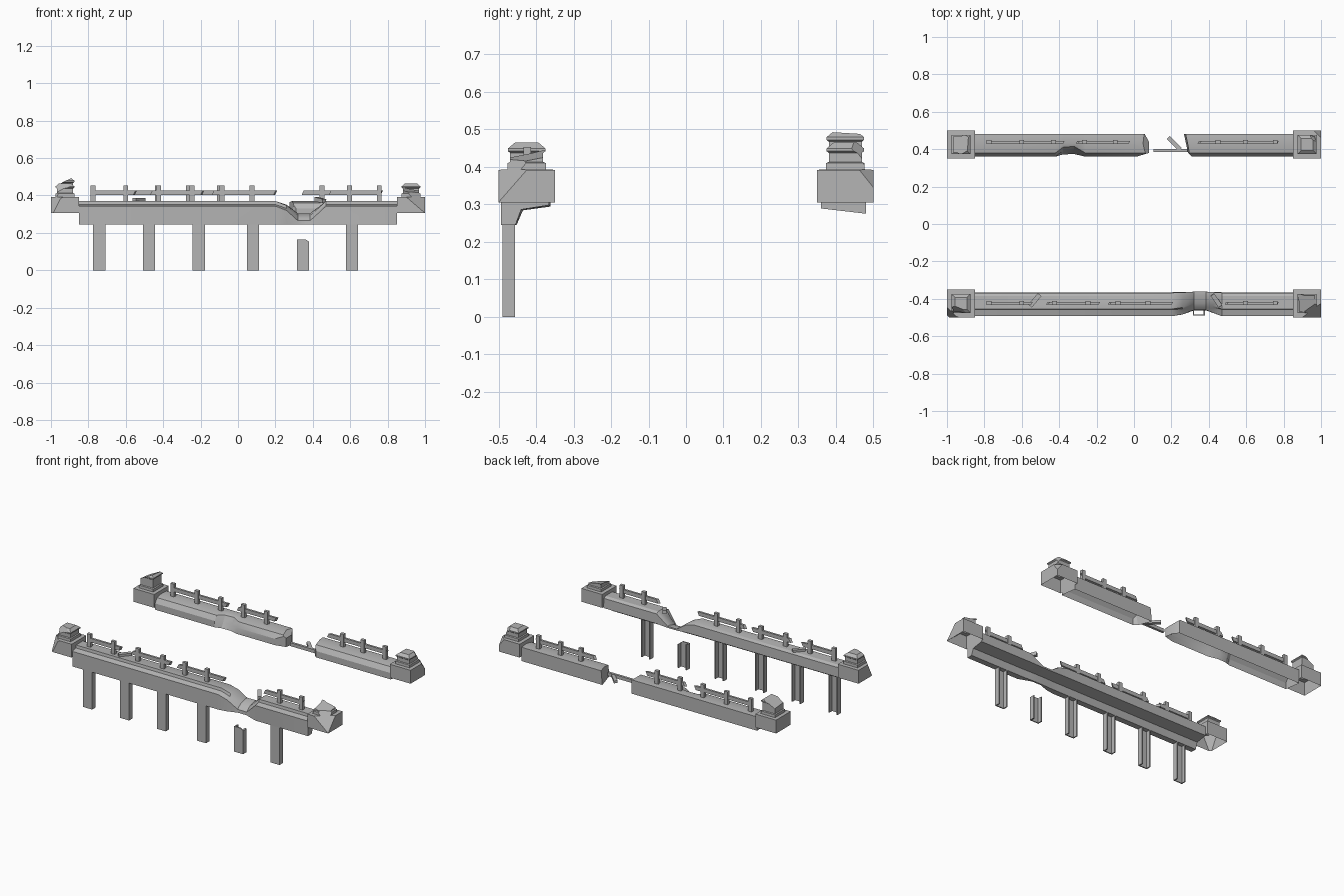
import bpy, bmesh, math
from mathutils import Matrix

if "Cube" in bpy.data.objects:
    bpy.data.objects.remove(bpy.data.objects["Cube"])

stone = bpy.data.materials.new("grey stone")
stone.use_nodes = True
GREY = (0.46, 0.46, 0.46, 1)
stone.diffuse_color = GREY
stone.node_tree.nodes["Principled BSDF"].inputs["Base Color"].default_value = GREY


def finish(name, bm, smooth=False, open_base=False):
    bmesh.ops.recalc_face_normals(bm, faces=bm.faces)
    if open_base:
        bm.normal_update()
        base = [f for f in bm.faces if f.normal.z < -.9]
        bmesh.ops.delete(bm, geom=base, context='FACES')
    mesh = bpy.data.meshes.new(name)
    bm.to_mesh(mesh)
    bm.free()
    mesh.materials.append(stone)
    obj = bpy.data.objects.new(name, mesh)
    bpy.context.collection.objects.link(obj)
    if smooth:
        bpy.ops.object.select_all(action='DESELECT')
        obj.select_set(True)
        bpy.context.view_layer.objects.active = obj
        bpy.ops.object.shade_smooth_by_angle(angle=math.radians(30))


def loft(name, rings, cuts=(), smooth=False, open_base=False):
    """Skin a list of matching rings, then slice off broken pieces."""
    bm = bmesh.new()
    loops = [[bm.verts.new(p) for p in ring] for ring in rings]
    n = len(loops[0])
    for a, b in zip(loops, loops[1:]):
        for i in range(n):
            j = (i + 1) % n
            bm.faces.new((a[i], a[j], b[j], b[i]))
    bm.faces.new(loops[0][::-1])
    bm.faces.new(loops[-1])
    for point, normal in cuts:
        geom = bm.verts[:] + bm.edges[:] + bm.faces[:]
        bmesh.ops.bisect_plane(bm, geom=geom, plane_co=point, plane_no=normal, clear_outer=True)
        open_edges = [e for e in bm.edges if e.is_boundary]
        bmesh.ops.holes_fill(bm, edges=open_edges, sides=0)
    finish(name, bm, smooth, open_base)


def box(name, centre, size, turn=0, tilt=0):
    bm = bmesh.new()
    m = Matrix.Translation(centre) @ Matrix.Rotation(turn, 4, 'Z') @ Matrix.Rotation(tilt, 4, 'Y')
    bmesh.ops.create_cube(bm, size=1, matrix=m @ Matrix.Diagonal((*size, 1)))
    finish(name, bm)


# Front wall: deep fascia with a slab behind it, pinched where it is broken
FRONT = [(-.493, .245), (-.493, .343), (-.458, .352), (-.455, .37), (-.385, .37), (-.368, .36),
         (-.365, .298), (-.44, .286), (-.455, .245)]
PINCH = [(-.462, .245), (-.46, .265), (-.445, .28), (-.425, .292), (-.38, .304), (-.362, .304),
         (-.362, .294), (-.435, .284), (-.452, .245)]


def front_ring(x, t):
    return [(x, a[0] + (b[0] - a[0]) * t, a[1] + (b[1] - a[1]) * t) for a, b in zip(FRONT, PINCH)]


loft("front_wall", [front_ring(x, t) for x, t in
                    ((-.85, 0), (.2, 0), (.26, .3), (.32, 1), (.385, 1), (.42, .6), (.47, 0), (.85, 0))],
     smooth=True)


# Back wall: two hollow lengths with ragged ends and a chipped inner edge
def back_ring(x, chip=0):
    return [(x, .36 + chip * .4, .289), (x, .36 + chip, .33 - chip * .3), (x, .38 + chip, .36),
            (x, .43, .37), (x, .48, .365), (x, .48, .275)]


loft("back_wall_long", [back_ring(x, c) for x, c in
                        ((-.85, 0), (-.42, 0), (-.38, .03), (-.32, .035), (-.26, 0), (.08, 0))],
     cuts=[((.03, .365, .33), (.3, -1, 0)), ((.08, .44, .33), (1, .55, 0)),
           ((.06, .42, .36), (1, 0, 1.2))], smooth=True, open_base=True)
loft("back_wall_short", [back_ring(.265), back_ring(.85)],
     cuts=[((.285, .42, .33), (-1, -.2, .1)), ((.30, .37, .33), (-1, -1, 0))],
     smooth=True, open_base=True)

# Corner pedestals: hollow square plinth, neck and cap, each broken differently
PROFILE = [(.075, .305), (.075, .392), (.052, .393), (.051, .41), (.044, .413),
           (.044, .437), (.05, .442), (.05, .449), (.031, .465)]


def pedestal(name, x, y, cuts, cap_rise=0):
    rings = []
    for i, (h, z) in enumerate(PROFILE):
        top = z + (cap_rise if i > 4 else 0)
        rings.append([(x + sx * h, y + sy * h, top) for sx, sy in ((-1, -1), (1, -1), (1, 1), (-1, 1))])
    loft(name, rings, [((x + p[0], y + p[1], p[2]), n) for p, n in cuts], open_base=True)


pedestal("back_right_pedestal", -.925, .425, [((-.05, 0, .447), (-.5, .1, 1))], .03)
pedestal("back_left_pedestal", .925, .425, [((.07, .06, .37), (1, 1, .8))])
pedestal("front_right_pedestal", -.925, -.425, [((-.052, -.052, .375), (-1, -1, .5)),
                                               ((0, -.045, .44), (-.4, -1, .7))])
pedestal("front_left_pedestal", .925, -.425, [((0, 0, .425), (.2, -.2, 1)),
                                             ((.045, -.05, .36), (.6, -.8, .7))])


# Railings: upright posts and broken lengths of rail
def railing(side, y, posts, rails):
    for x in posts:
        box(side + "_rail_post", (x, y, .41), (.026, .02, .085))
    for a, b in rails:
        rings = [[(a + k, y + dy, z) for dy, z, k in
                  ((-.007, .402, 0), (.007, .402, .008), (.007, .427, .02), (-.007, .427, .012))],
                 [(b - k, y + dy, z) for dy, z, k in
                  ((-.007, .402, .02), (.007, .402, .012), (.007, .427, 0), (-.007, .427, .008))]]
        loft(side + "_rail", rings)


railing("front", -.423, (-.775, -.6, -.425, -.245, -.085, .075, .597, .755),
        ((-.79, -.54), (-.47, -.18), (-.14, .21), (.485, .775)))
railing("back", .438, (-.775, -.6, -.43, -.265, -.1, .45, .597, .755),
        ((-.79, -.37), (-.31, -.02), (.34, .775)))

# Fallen rail pieces
box("fallen_front_rail", (-.53, -.408, .378), (.08, .025, .015), turn=math.radians(50))
box("fallen_front_post", (.44, -.408, .375), (.075, .024, .022), turn=math.radians(-55), tilt=.15)
box("gap_beam", (.195, .392, .31), (.18, .016, .022))
box("fallen_back_rail", (.215, .43, .31), (.09, .022, .016), turn=math.radians(-45))


# Channel shaped support legs, open toward the back
def leg(x, top):
    w, t, f, b = .0325, .007, -.49, -.456
    outline = [(-w, f), (w, f), (w, b), (w - t, b), (w - t, f + t), (t - w, f + t), (t - w, b), (-w, b)]
    cuts = [((x + .015, f, top), (.7, 0, 1))] if top < .2 else []
    loft("support_leg", [[(x + px, py, z) for px, py in outline] for z in (0, top)], cuts)


for leg_x in (-.742, -.475, -.21, .08, .61):
    leg(leg_x, .25)
leg(.347, .165)
